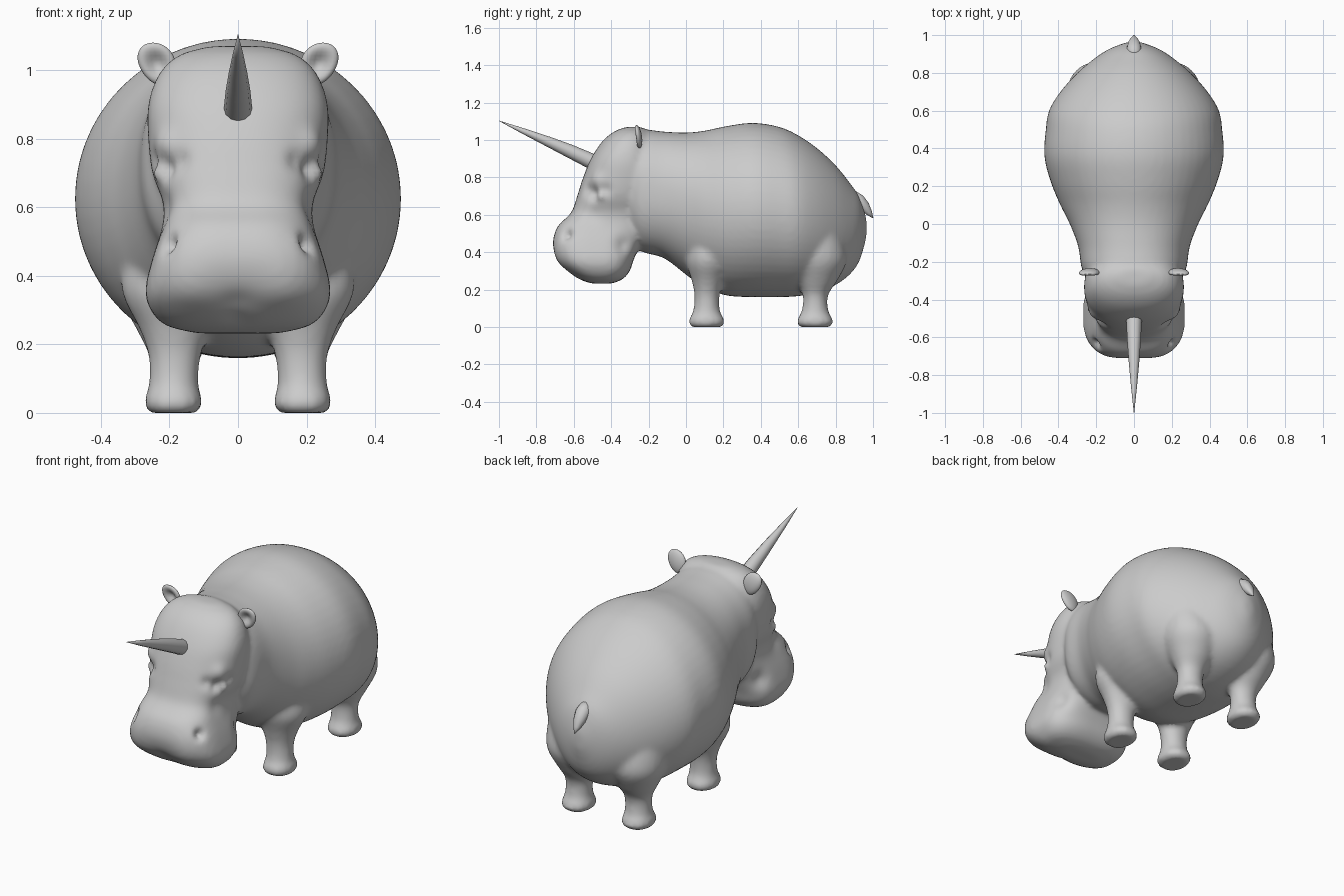
import bpy, bmesh, math
from mathutils import Vector

if "Cube" in bpy.data.objects:
    bpy.data.objects.remove(bpy.data.objects["Cube"])


def spline(rows, steps):
    # Catmull-Rom interpolation between section rows
    out = []
    for i in range(len(rows) - 1):
        p0, p1 = rows[max(i - 1, 0)], rows[i]
        p2, p3 = rows[i + 1], rows[min(i + 2, len(rows) - 1)]
        for s in range(steps):
            t = s / steps
            out.append([0.5 * (2 * b + (c - a) * t + (2 * a - 5 * b + 4 * c - d) * t * t
                               + (3 * b - a - 3 * c + d) * t ** 3)
                        for a, b, c, d in zip(p0, p1, p2, p3)])
    return out + [list(rows[-1])]


def loft(bm, rows, axis, flip=1, sides=40, steps=4):
    # each row: position on axis, x min, x max, other min, other max, roundness
    rings = []
    for t, x0, x1, b0, b1, n in spline(rows, steps):
        ring = []
        for k in range(sides):
            a = 2 * math.pi * k / sides
            c, s = math.cos(a), math.sin(a)
            u = (x0 + x1) / 2 + (x1 - x0) / 2 * math.copysign(abs(c) ** (2 / n), c)
            v = (b0 + b1) / 2 + (b1 - b0) / 2 * math.copysign(abs(s) ** (2 / n), s)
            ring.append(bm.verts.new((u * flip, v, t) if axis == 'z' else (u * flip, t, v)))
        rings.append(ring)
    faces = [bm.faces.new(rings[0]), bm.faces.new(rings[-1])]
    for r, q in zip(rings, rings[1:]):
        for k in range(sides):
            j = (k + 1) % sides
            faces.append(bm.faces.new((r[k], r[j], q[j], q[k])))
    bmesh.ops.recalc_face_normals(bm, faces=faces)


def make(name, bm):
    me = bpy.data.meshes.new(name)
    bm.to_mesh(me)
    bm.free()
    for p in me.polygons:
        p.use_smooth = True
    ob = bpy.data.objects.new(name, me)
    bpy.context.collection.objects.link(ob)
    return ob


def tube(name, pts, sides, flat=1.0):
    # tapered tube in the x = 0 plane; each point: y, z, radius
    bm = bmesh.new()
    rings = []
    for i, (y, z, r) in enumerate(pts):
        a, b = pts[max(i - 1, 0)], pts[min(i + 1, len(pts) - 1)]
        d = Vector((0, b[0] - a[0], b[1] - a[1])).normalized()
        up = Vector((0, -d.z, d.y))
        rings.append([bm.verts.new(Vector((0, y, z)) + Vector((1, 0, 0)) * r * flat * math.cos(2 * math.pi * k / sides)
                                   + up * r * math.sin(2 * math.pi * k / sides)) for k in range(sides)])
    for r, q in zip(rings, rings[1:]):
        for k in range(sides):
            j = (k + 1) % sides
            bm.faces.new((r[k], r[j], q[j], q[k]))
    bm.faces.new(rings[0])
    bm.faces.new(rings[-1])
    bmesh.ops.recalc_face_normals(bm, faces=bm.faces[:])
    return make(name, bm)


bm = bmesh.new()

# torso and neck: y, z bottom, z top, half width, roundness
torso = [(-.34, .52, 1.0, .20, 2.3), (-.25, .41, 1.055, .272, 2.3), (-.12, .37, 1.045, .295, 2.2),
         (0, .28, 1.04, .34, 2.1), (.1, .21, 1.05, .39, 2), (.22, .168, 1.075, .44, 2),
         (.36, .16, 1.092, .475, 2), (.5, .16, 1.07, .467, 2), (.6, .165, 1.025, .45, 2),
         (.7, .185, .957, .39, 2), (.8, .225, .865, .30, 2), (.88, .285, .765, .205, 2),
         (.93, .36, .69, .125, 2), (.965, .48, .58, .03, 2)]
loft(bm, [(y, -w, w, b, t, n) for y, b, t, w, n in torso], 'y', sides=56)

# head and muzzle: z, y front, y back, half width, roundness
head = [(.232, -.50, -.40, .12, 2.4), (.255, -.57, -.34, .21, 2.7), (.30, -.635, -.30, .255, 3),
        (.36, -.688, -.28, .27, 3.1), (.45, -.712, -.24, .25, 3.2), (.54, -.685, -.2, .222, 3),
        (.61, -.615, -.17, .218, 2.7), (.7, -.582, -.15, .25, 2.4), (.8, -.55, -.13, .262, 2.3),
        (.9, -.508, -.15, .262, 2.3), (.99, -.45, -.17, .23, 2.2), (1.045, -.385, -.2, .17, 2.1),
        (1.07, -.32, -.24, .08, 2)]
loft(bm, [(z, -w, w, f, b, n) for z, f, b, w, n in head], 'z', sides=56)

# legs: z, x inner, x outer, y front, y back, roundness
foot = [(0, .125, .255, .03, .19, 2.2), (.012, .108, .268, .017, .203, 2.2), (.04, .105, .272, .015, .205, 2.2),
        (.085, .115, .260, .038, .182, 2), (.17, .108, .262, .045, .18, 2)]
front = foot + [(.25, .08, .29, .03, .2, 2), (.36, .04, .34, 0, .23, 2), (.5, .05, .32, .02, .2, 2)]
hind = [(z, a, b, c + .58, d + .58, n) for z, a, b, c, d, n in foot] + [
    (.25, .07, .30, .59, .81, 2), (.36, .04, .35, .55, .86, 2), (.5, .05, .35, .55, .83, 2)]
for side in (1, -1):
    loft(bm, front, 'z', side, 28)
    loft(bm, hind, 'z', side, 28)

# fuse into one smooth skin
body = make("body", bm)
m = body.modifiers.new("fuse", 'REMESH')
m.mode = 'VOXEL'
m.voxel_size = .014
m = body.modifiers.new("soften", 'SMOOTH')
m.factor, m.iterations = .5, 8
me = bpy.data.meshes.new_from_object(body.evaluated_get(bpy.context.evaluated_depsgraph_get()))
body.modifiers.clear()
body.data = me

# sculpted details: x, y, z, radius, amount along the normal
dabs = [(.215, -.50, .715, .035, -.028), (.18, -.545, .74, .03, -.02), (.25, -.43, .735, .03, -.012),
        (.22, -.48, .79, .04, .014), (.235, -.46, .70, .022, .014),
        (.215, -.645, .50, .028, -.04), (.20, -.69, .51, .03, .012),
        (.14, -.69, .36, .07, .008), (.235, -.33, .44, .05, -.02), (.23, -.5, .60, .05, -.012)]
dabs += [(-x, y, z, r, a) for x, y, z, r, a in dabs]
dabs += [(0, -.69, .30, .05, -.014), (0, -.62, .25, .04, -.01)]
moved = []
for v in me.vertices:
    if v.co.y < -.15:
        amt = sum(a * math.exp(-((v.co - Vector((x, y, z))).length / r) ** 2) for x, y, z, r, a in dabs)
        moved.append((v.index, v.co + v.normal * amt))
for i, co in moved:
    me.vertices[i].co = co
for p in me.polygons:
    p.use_smooth = True

# ears: flattened balls, hollowed at the front
for side, label in ((1, "left"), (-1, "right")):
    bm = bmesh.new()
    bmesh.ops.create_uvsphere(bm, u_segments=24, v_segments=16, radius=1)
    for v in bm.verts:
        x, y, z = v.co
        hollow = .035 * math.exp(-(x * x + z * z) / .3) if y < 0 else 0
        wide = .054 * (1 + .12 * z)
        v.co = (side * (.236 + x * wide + z * .012), -.258 + y * .023 + hollow - .008 * z, 1.018 + z * .062)
    bmesh.ops.recalc_face_normals(bm, faces=bm.faces[:])
    make(label + "_ear", bm)

# horn and tail
tube("horn", [(-.44, .855, .042), (-.52, .893, .041), (-.62, .940, .036), (-.74, .993, .027),
              (-.87, 1.048, .015), (-1, 1.103, .001)], 12)
tube("tail", [(.88, .71, .03), (.925, .675, .036), (.955, .643, .03), (.98, .61, .017), (1, .583, .002)], 14, 1.1)
